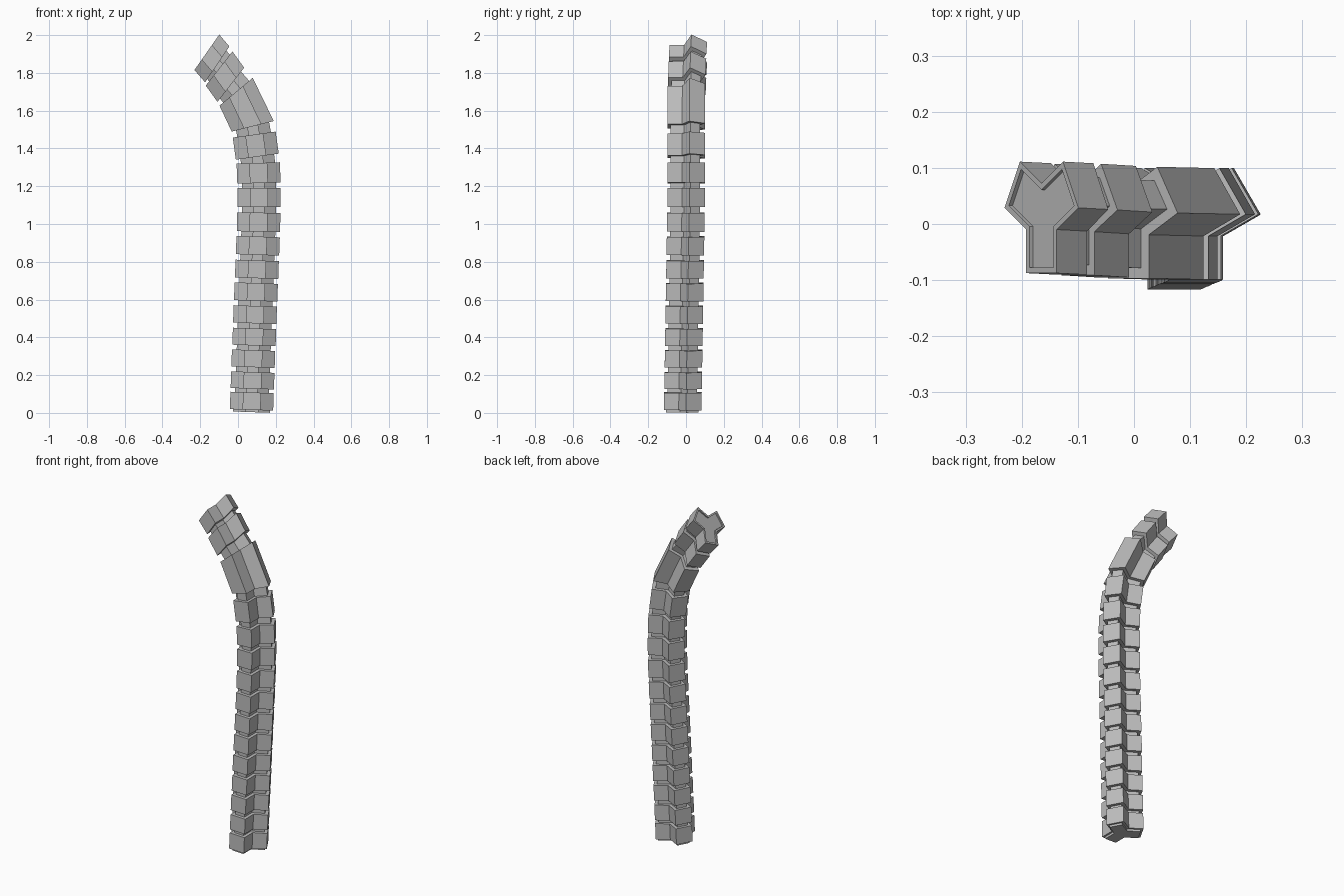
import bpy, bmesh, math
from mathutils import Vector

if "Cube" in bpy.data.objects:
    bpy.data.objects.remove(bpy.data.objects["Cube"])

stone = bpy.data.materials.new("stone_grey")
stone.diffuse_color = (0.5, 0.5, 0.5, 1)
stone.use_nodes = True
stone.node_tree.nodes["Principled BSDF"].inputs["Base Color"].default_value = stone.diffuse_color

REACH, WIDTH = 0.105, 0.095   # arm length and arm width of the Y section
CORE_INSET = 0.018


def y_section(inset=0.0):
    """Three-armed outline, first arm pointing to the front."""
    r, h = REACH - inset, WIDTH / 2 - inset
    notch = 2 * h / math.sqrt(3)
    pts = []
    for k in range(3):
        a = math.radians(-90 + 120 * k)
        d, n = Vector((math.cos(a), math.sin(a))), Vector((-math.sin(a), math.cos(a)))
        b = a + math.radians(60)
        pts += [d * r - n * h, d * r + n * h,
                Vector((math.cos(b), math.sin(b))) * notch]
    return pts


def y_shift(z):
    if z < 1.1:
        return -0.012 + 0.018 * z / 1.1
    return 0.006 + 0.012 * max(0, z - 1.65) / 0.27


def ring(bm, station, inset=0.0, push=0.0):
    """Section placed at (x, z, lean), lean in degrees towards -x."""
    x, z, lean = station
    a = math.radians(lean)
    ax, up = Vector((math.cos(a), 0, math.sin(a))), Vector((-math.sin(a), 0, math.cos(a)))
    c = Vector((x, y_shift(z), z)) + up * push
    return [bm.verts.new(c + ax * p.x + Vector((0, p.y, 0))) for p in y_section(inset)]


def bridge(bm, a, b):
    n = len(a)
    for i in range(n):
        j = (i + 1) % n
        bm.faces.new((a[i], a[j], b[j], b[i]))


def loft(name, rings):
    """rings: list of (station, inset, push) from bottom to top."""
    bm = bmesh.new()
    loops = [ring(bm, *r) for r in rings]
    for a, b in zip(loops, loops[1:]):
        bridge(bm, a, b)
    bm.faces.new(list(reversed(loops[0])))
    bm.faces.new(loops[-1])
    bmesh.ops.recalc_face_normals(bm, faces=bm.faces)
    me = bpy.data.meshes.new(name)
    bm.to_mesh(me)
    bm.free()
    me.materials.append(stone)
    ob = bpy.data.objects.new(name, me)
    bpy.context.collection.objects.link(ob)


# Straight lower blocks: centre x, centre z, lean, height
lower = [(0.073, 0.062, -2, 0.092), (0.077, 0.172, -2, 0.088), (0.081, 0.287, -2, 0.09),
         (0.086, 0.402, -2, 0.09), (0.090, 0.520, -2, 0.092), (0.095, 0.640, -2, 0.094),
         (0.100, 0.760, -2, 0.094), (0.105, 0.885, -2, 0.097), (0.109, 1.010, -1, 0.1),
         (0.111, 1.140, 0, 0.1), (0.109, 1.270, 2, 0.106), (0.094, 1.415, 8, 0.118)]
blocks = []
for x, z, lean, h in lower:
    a = math.radians(lean)
    dx, dz = -math.sin(a) * h / 2, math.cos(a) * h / 2
    blocks.append(((x - dx, z - dz, lean), (x + dx, z + dz, lean)))

# Bent upper blocks: bottom station, top station
blocks += [((0.078, 1.517, 14), (-0.010, 1.700, 40)),
           ((-0.038, 1.737, 52), (-0.100, 1.823, 52)),
           ((-0.110, 1.845, 56), (-0.165, 1.909, 55))]

# Wide blocks, the last one with a shallow recess in its end
for i, (lo, hi) in enumerate(blocks):
    rings = [(lo, 0, 0), (hi, 0, 0)]
    if i == len(blocks) - 1:
        rings += [(hi, 0.010, 0), (hi, 0.010, -0.008)]
    loft(f"block_{i + 1}", rings)

# Narrow core pieces in the gaps
for i, (a, b) in enumerate(zip(blocks, blocks[1:])):
    loft(f"core_{i + 1}", [(a[1], CORE_INSET, -0.01), (b[0], CORE_INSET, 0.01)])

# Foot under the lowest block
loft("foot", [((0.072, 0.004, -2), 0.012, 0), ((0.073, 0.03, -2), 0.012, 0)])
